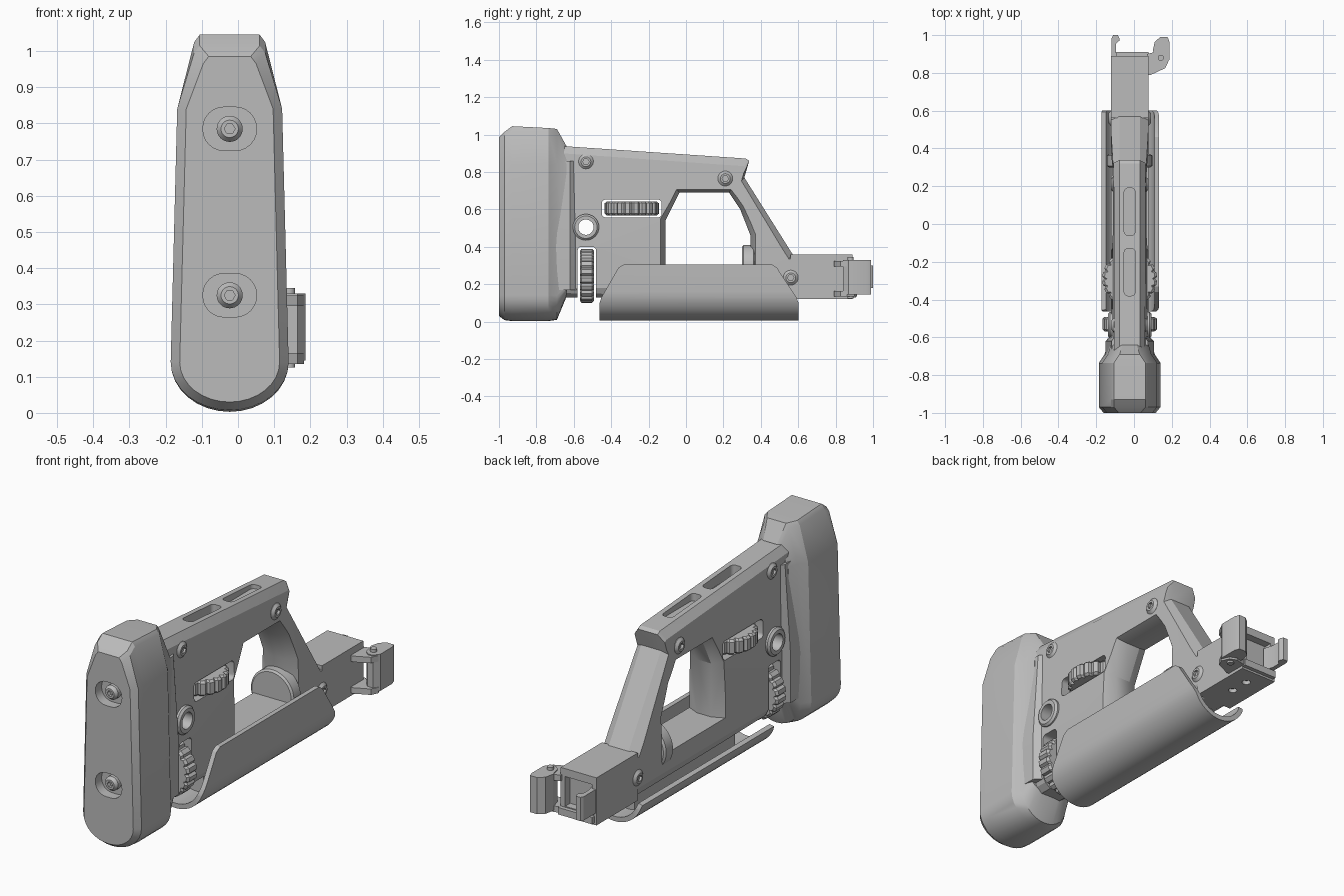
import bpy, bmesh, math
from mathutils import Vector

if "Cube" in bpy.data.objects:
    bpy.data.objects.remove(bpy.data.objects["Cube"])

CX = -0.023  # centre plane of the stock
gray = bpy.data.materials.new("matte_gray")
gray.diffuse_color = (0.5, 0.5, 0.5, 1)
gray.use_nodes = True
gray.node_tree.nodes["Principled BSDF"].inputs["Base Color"].default_value = (0.5, 0.5, 0.5, 1)


def loft(name, rings):
    """Skin a list of equal-length point rings and cap both ends."""
    bm = bmesh.new()
    rows = [[bm.verts.new(p) for p in ring] for ring in rings]
    n = len(rows[0])
    for a, b in zip(rows, rows[1:]):
        for i in range(n):
            bm.faces.new((a[i], a[(i + 1) % n], b[(i + 1) % n], b[i]))
    bm.faces.new(rows[0])
    bm.faces.new(rows[-1])
    bmesh.ops.recalc_face_normals(bm, faces=bm.faces)
    mesh = bpy.data.meshes.new(name)
    bm.to_mesh(mesh)
    bm.free()
    mesh.materials.append(gray)
    obj = bpy.data.objects.new(name, mesh)
    bpy.context.collection.objects.link(obj)
    return obj


def place(axis, u, v, t):
    """Lift a 2D point to 3D at depth t along an axis."""
    return {"x": (t, u, v), "y": (u, t, v), "z": (u, v, t)}[axis]


def prism(name, axis, pts, lo, hi):
    return loft(name, [[place(axis, u, v, t) for u, v in pts] for t in (lo, hi)])


def box(name, x, y, z):
    return prism(name, "z", [(x[0], y[0]), (x[1], y[0]), (x[1], y[1]), (x[0], y[1])], *z)


def circle(u, v, r, n=32):
    return [(u + r * math.cos(math.tau * i / n), v + r * math.sin(math.tau * i / n)) for i in range(n)]


def turned(name, axis, u, v, steps, n=32):
    """Round part from (depth, radius) steps."""
    return loft(name, [[place(axis, a, b, t) for a, b in circle(u, v, r, n)] for t, r in steps])


def slot(u, v, w, h, r, n=6):
    """Rounded rectangle outline."""
    pts = []
    for k, (sx, sy) in enumerate([(1, 1), (-1, 1), (-1, -1), (1, -1)]):
        for i in range(n + 1):
            a = math.pi / 2 * (k + i / n)
            pts.append((u + sx * (w / 2 - r) + r * math.cos(a), v + sy * (h / 2 - r) + r * math.sin(a)))
    return pts


def boolean(obj, tool, op="DIFFERENCE"):
    mod = obj.modifiers.new(op, "BOOLEAN")
    mod.operation, mod.object, mod.solver = op, tool, "EXACT"
    bpy.context.view_layer.update()
    mesh = bpy.data.meshes.new_from_object(obj.evaluated_get(bpy.context.evaluated_depsgraph_get()))
    obj.modifiers.clear()
    obj.data = mesh
    bpy.data.objects.remove(tool)


# Butt pad: egg-shaped outline lofted along y with chamfered ends
def pad_ring(y, inset, top, bottom):
    half = [(0.083, top), (0.098, top - 0.02), (0.145, 0.84), (0.163, 0.14)]
    half = [(w - inset, z) for w, z in half]
    w = half[-1][0]
    base = max(0.14, bottom + 0.06)
    half[-1] = (w, base)
    half += [(w * math.cos(a), base - (base - bottom) * math.sin(a))
             for a in (math.pi / 2 * i / 8 for i in range(1, 8))]
    ring = half + [(0, bottom)] + [(-x, z) for x, z in reversed(half)]
    return [(CX + x, y, z) for x, z in ring]


pad = loft("butt_pad", [pad_ring(*r) for r in [
    (-1, 0.025, 0.985, 0.03), (-0.97, 0, 1.015, 0.008), (-0.93, 0, 1.045, 0.003),
    (-0.735, 0, 1.035, 0.003), (-0.69, 0.03, 1.03, 0.01), (-0.64, 0.045, 0.94, 0.13)]])
for i, z in enumerate((0.785, 0.325)):
    boolean(pad, prism("pad_slot_cutter", "y", slot(CX, z, 0.148, 0.12, 0.058), -1.1, -0.95))
    head = turned(f"pad_screw_{i}", "y", CX, z, [(-0.94, 0.036), (-0.975, 0.036), (-0.99, 0.024)])
    boolean(head, turned("hex_cutter", "y", CX, z, [(-1.1, 0.015), (-0.97, 0.015)], 6))

# Main body: side profile with chamfered top and strut edges
core = [(-0.68, 0.94), (0.32, 0.872), (0.338, 0.86), (0.312, 0.77), (0.57, 0.36),
        (0.62, 0.36), (0.62, 0.12), (-0.68, 0.13)]
outer = [(-0.68, 0.86), (0.3, 0.795), (0.31, 0.79), (0.285, 0.74), (0.545, 0.33),
         (0.62, 0.33), (0.62, 0.15), (-0.68, 0.17)]
body = loft("main_body", [[(CX + x, y, z) for y, z in prof]
                          for x, prof in [(-0.11, outer), (-0.055, core), (0.055, core), (0.11, outer)]])
half = [(0.06, 0.1), (0.1, 0.18), (0.1, 0.4), (0.078, 1)]
section = [(CX + x, z) for x, z in half] + [(CX - x, z) for x, z in reversed(half)]
boolean(body, prism("taper_cutter", "y", section, -0.8, 0.7), "INTERSECT")

# Flared collar between body and pad
boolean(body, loft("collar", [[(CX + s * w, y, z) for s, z in
                               ((-1, 0.17), (-1, 0.4), (-0.75, 0.86), (0.75, 0.86), (1, 0.4), (1, 0.17))]
                              for y, w in ((-0.72, 0.13), (-0.62, 0.128), (-0.585, 0.095))]), "UNION")

# Large opening with bevelled rim
opening = [(-0.11, 0.27), (-0.11, 0.54), (-0.035, 0.69), (0.23, 0.69), (0.29, 0.6),
           (0.345, 0.46), (0.345, 0.27)]
rings = []
for x, k in ((-0.14, 1.2), (-0.04, 1), (0.04, 1), (0.14, 1.2)):
    rings.append([(CX + x, 0.12 + (y - 0.12) * k, 0.27 + (z - 0.27) * (1 + (k - 1) * 0.4)) for y, z in opening])
boolean(body, loft("opening_cutter", rings))

# Wheel windows, socket hole and top slots
boolean(body, prism("cutter", "x", slot(-0.29, 0.605, 0.32, 0.095, 0.02), -0.3, 0.3))
boolean(body, prism("cutter", "x", slot(-0.53, 0.24, 0.098, 0.32, 0.02), -0.3, 0.3))
boolean(body, prism("cutter", "x", circle(-0.535, 0.505, 0.055), -0.3, 0.3))
for y in (0.065, -0.255):
    boolean(body, prism("cutter", "z", slot(CX, y, 0.058, 0.25, 0.02), 0.86, 1))


# Knurled adjustment wheels
def wheel(name, axis, u, v, mid):
    def ring(t, base):
        pts = []
        for i in range(80):
            a = math.tau * i / 80
            r = base - (0.012 if i % 4 == 0 else 0)
            pts.append(place(axis, u + r * math.cos(a), v + r * math.sin(a), t))
        return pts
    return loft(name, [ring(mid + t, r) for t, r in
                       ((-0.038, 0.133), (-0.028, 0.145), (0.028, 0.145), (0.038, 0.133))])


wheel("cheek_wheel", "z", CX, -0.29, 0.605)
wheel("length_wheel", "y", CX, 0.245, -0.53)

# Sling socket: open sleeve through the body
socket = turned("sling_socket", "x", -0.535, 0.505,
                [(CX - 0.115, 0.06), (CX - 0.105, 0.07), (CX + 0.105, 0.07), (CX + 0.115, 0.06)], 40)
boolean(socket, prism("cutter", "x", circle(-0.535, 0.505, 0.041), -0.3, 0.3))

# Cross bolts with hex recesses on both sides
for i, (y, z, w) in enumerate([(-0.535, 0.855, 0.095), (0.21, 0.765, 0.1), (0.56, 0.235, 0.112)]):
    bolt = turned(f"cross_bolt_{i}", "x", y, z,
                  [(CX - w, 0.026), (CX - w + 0.012, 0.04), (CX + w - 0.012, 0.04), (CX + w, 0.026)])
    for s in (-1, 1):
        lo, hi = sorted((CX + s * (w - 0.015), CX + s * 0.3))
        boolean(bolt, prism("cutter", "x", circle(y, z, 0.017, 6), lo, hi))

# Round boss inside the opening
turned("round_boss", "y", CX, 0.29, [(0.3, 0.11), (0.308, 0.12), (0.362, 0.12), (0.37, 0.11)], 40)

# Curved cheek shell: high on one side, low on the other
R, T = 0.155, 0.024
angles = [math.radians(-165 + 165 * i / 24) for i in range(25)]
arc = [(0.31, R)] + [(0.16 + R * math.sin(a), R * math.cos(a)) for a in reversed(angles)]
inner = [(0.31, R - T)] + [(0.16 + (R - T) * math.sin(a), (R - T) * math.cos(a)) for a in reversed(angles)]
shell = prism("cheek_shell", "y", [(CX + x, z) for z, x in arc + inner[::-1]], -0.47, 0.61)
trapezoid = [(-0.462, 0), (-0.462, 0.1), (-0.452, 0.13), (-0.36, 0.29), (-0.33, 0.306), (0.46, 0.306),
             (0.485, 0.29), (0.59, 0.13), (0.602, 0.1), (0.602, 0)]
boolean(shell, prism("cutter", "x", trapezoid, -0.4, 0.4), "INTERSECT")
box("shell_mount", (CX - 0.04, CX + 0.04), (-0.3, 0.5), (0.02, 0.15))

# Rear block with pocketed end face
block = box("rear_block", (CX - 0.1, CX + 0.1), (0.56, 0.89), (0.12, 0.36))
boolean(block, box("cutter", (CX - 0.075, CX + 0.075), (0.85, 1), (0.17, 0.32)))
for y in (0.7, 0.8):
    boolean(block, turned("cutter", "z", CX, y, [(0, 0.02), (0.14, 0.02)], 20))
box("block_lip", (CX - 0.09, CX + 0.1), (0.88, 0.91), (0.13, 0.165))

# Hinge knuckle, its arms and pin
knuckle = [(0.115, 0.86), (0.135, 0.84), (0.165, 0.84), (0.187, 0.87), (0.187, 0.965), (0.178, 0.99),
           (0.14, 0.99), (0.11, 0.965), (0.1, 0.92)]
prism("hinge_knuckle", "z", knuckle, 0.145, 0.33)
arm = [(0.07, 0.79), (0.09, 0.79), (0.165, 0.825), (0.182, 0.86), (0.165, 0.9), (0.13, 0.915), (0.07, 0.9)]
for i, z in enumerate((0.135, 0.295)):
    prism(f"hinge_arm_{i}", "z", arm, z, z + 0.03)
turned("hinge_pin", "z", 0.142, 0.88, [(0.125, 0.016), (0.345, 0.016)], 20)

# Latch hook
latch = [(-0.118, 0.86), (-0.118, 0.985), (-0.11, 1), (-0.085, 1), (-0.078, 0.985), (-0.078, 0.97),
         (-0.095, 0.955), (-0.095, 0.91), (-0.08, 0.86)]
prism("latch_hook", "z", latch, 0.18, 0.3)

# Smooth the round parts, keep edges sharp
for obj in bpy.context.scene.objects:
    obj.select_set(obj.type == "MESH")
bpy.context.view_layer.objects.active = body
bpy.ops.object.shade_smooth_by_angle(angle=math.radians(25))
